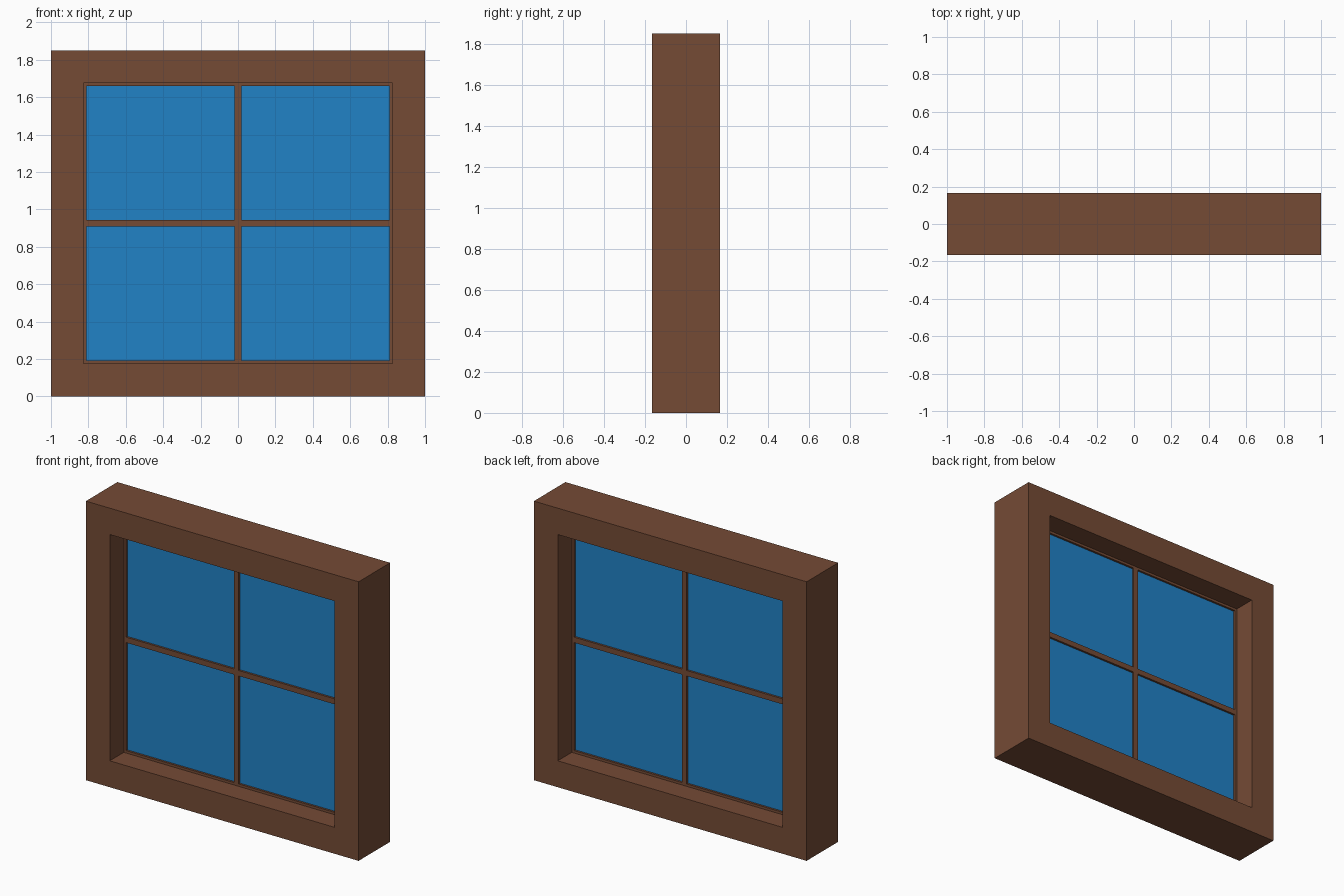
import bpy, bmesh

if "Cube" in bpy.data.objects:
    bpy.data.objects.remove(bpy.data.objects["Cube"])

HEIGHT = 1.85
MID = HEIGHT / 2


def material(name, color):
    m = bpy.data.materials.new(name)
    m.diffuse_color = (*color, 1)
    m.use_nodes = True
    m.node_tree.nodes["Principled BSDF"].inputs["Base Color"].default_value = m.diffuse_color
    return m


wood = material("brown_wood", (0.178, 0.070, 0.036))
blue = material("blue_glass", (0.015, 0.223, 0.565))


def finish(name, bm, mat):
    bmesh.ops.recalc_face_normals(bm, faces=bm.faces[:])
    mesh = bpy.data.meshes.new(name)
    bm.to_mesh(mesh)
    bm.free()
    mesh.materials.append(mat)
    obj = bpy.data.objects.new(name, mesh)
    bpy.context.collection.objects.link(obj)
    return obj


def ring(name, outer, inner, depth, mat):
    """Rectangular frame; outer and inner are (half width, half height)."""
    bm = bmesh.new()
    corners = [(-1, -1), (1, -1), (1, 1), (-1, 1)]
    loops = [[bm.verts.new((sx * w, y, MID + sz * h)) for sx, sz in corners]
             for (w, h), y in ((outer, -depth), (inner, -depth),
                               (inner, depth), (outer, depth))]
    for a in range(4):
        la, lb = loops[a], loops[(a + 1) % 4]
        for i in range(4):
            j = (i + 1) % 4
            bm.faces.new((la[i], la[j], lb[j], lb[i]))
    return finish(name, bm, mat)


def box(name, center, size, mat):
    bm = bmesh.new()
    bmesh.ops.create_cube(bm, size=1)
    for v in bm.verts:
        v.co = [c + s * p for c, s, p in zip(center, size, v.co)]
    return finish(name, bm, mat)


# Deep outer frame and the slim sash lining its opening
ring("outer_frame", (1.0, MID), (0.825, 0.75), 0.165, wood)
ring("sash", (0.825, 0.75), (0.809, 0.734), 0.018, wood)

# Crossing glazing bars
box("vertical_bar", (0, 0, MID), (0.036, 0.036, 1.468), wood)
for side, label in ((-1, "left"), (1, "right")):
    box(f"horizontal_bar_{label}", (side * 0.4135, 0, MID),
        (0.791, 0.036, 0.036), wood)

# Four panes set in the middle of the sash
for sx, a in ((-1, "left"), (1, "right")):
    for sz, b in ((-1, "lower"), (1, "upper")):
        box(f"{b}_{a}_pane", (sx * 0.4135, 0, MID + sz * 0.376),
            (0.791, 0.009, 0.716), blue)
